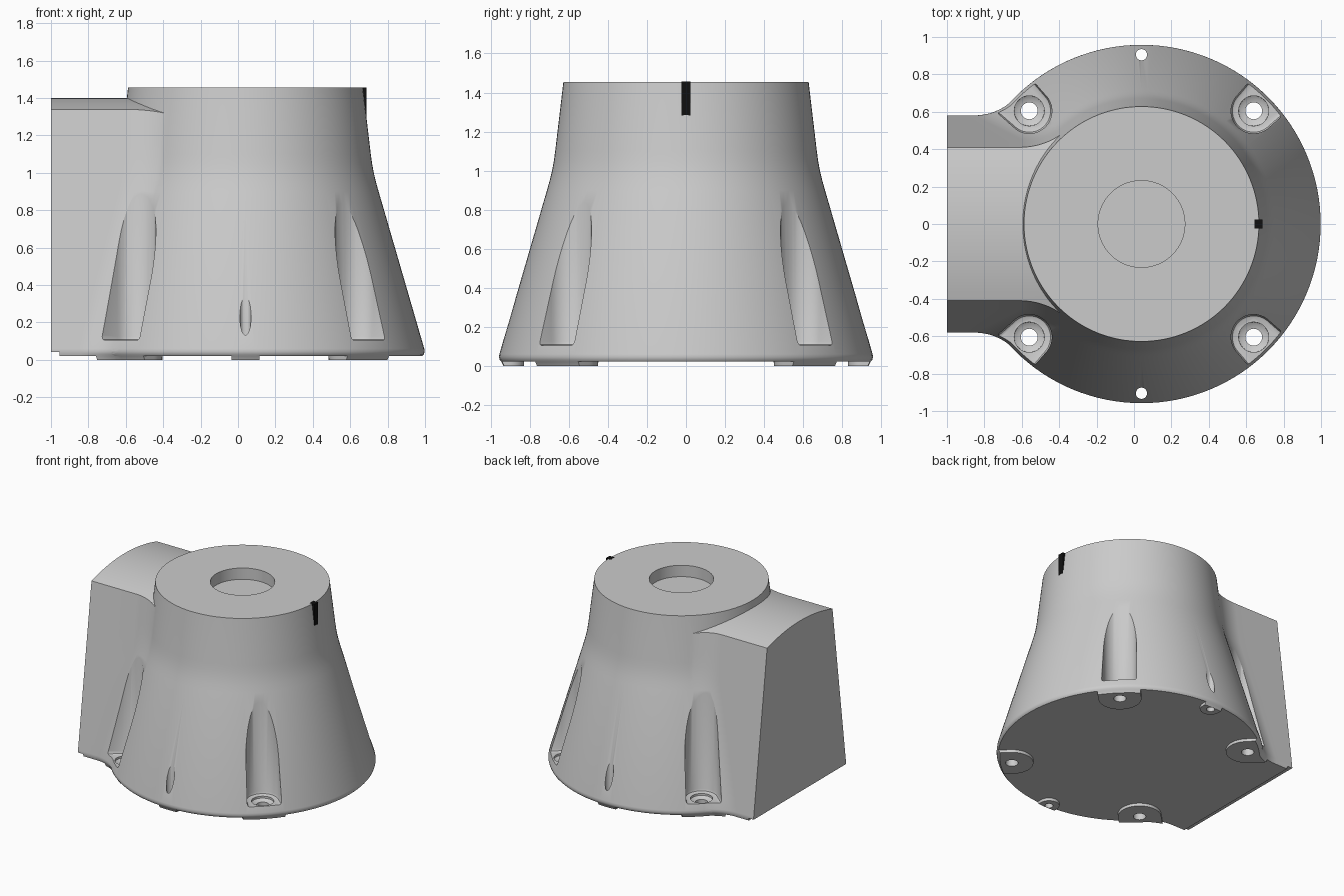
import bpy, bmesh, math
from mathutils import Matrix, Vector

if "Cube" in bpy.data.objects:
    bpy.data.objects.remove(bpy.data.objects["Cube"])

CX = 0.04          # axis of the round housing
TOP = 1.455
PROFILE = [(0, .935), (.02, .945), (.03, .954), (.045, .958), (.06, .956), (.9, .712),
           (.95, .698), (1.0, .686), (1.05, .677), (1.1, .670), (TOP, .628)]


def radius(z):
    for (z0, r0), (z1, r1) in zip(PROFILE, PROFILE[1:]):
        if z <= z1:
            return r0 + (r1 - r0) * (z - z0) / (z1 - z0)
    return PROFILE[-1][1]


def finish(name, bm):
    bmesh.ops.recalc_face_normals(bm, faces=bm.faces)
    me = bpy.data.meshes.new(name)
    bm.to_mesh(me)
    bm.free()
    ob = bpy.data.objects.new(name, me)
    bpy.context.collection.objects.link(ob)
    return ob


def rings(name, sections):
    """Closed loft through equal-length loops of points."""
    bm = bmesh.new()
    loops = [[bm.verts.new(p) for p in s] for s in sections]
    n = len(loops[0])
    for a, b in zip(loops, loops[1:]):
        for i in range(n):
            bm.faces.new((a[i], a[(i + 1) % n], b[(i + 1) % n], b[i]))
    bm.faces.new(loops[0])
    bm.faces.new(loops[-1])
    return finish(name, bm)


def turned(name, x, y, prof, n=48):
    angs = [2 * math.pi * i / n for i in range(n)]
    return rings(name, [[(x + r * math.cos(a), y + r * math.sin(a), z) for a in angs]
                        for z, r in prof])


def box(name, lo, hi):
    return rings(name, [[(lo[0], lo[1], z), (hi[0], lo[1], z), (hi[0], hi[1], z), (lo[0], hi[1], z)]
                        for z in (lo[2], hi[2])])


def u_shape(name, x, y, levels, length, flare):
    """Round-backed prism opening radially away from the housing axis."""
    d = Vector((x - CX, y)).normalized()
    t = Vector((-d.y, d.x))
    secs = []
    for z, r in levels:
        pts = []
        for i in range(25):
            a = math.pi / 2 + math.pi * i / 24
            pts.append((r * math.cos(a), r * math.sin(a)))
        pts += [(length, -r - flare), (length, r + flare)]
        secs.append([(x + d.x * u + t.x * v, y + d.y * u + t.y * v, z) for u, v in pts])
    return rings(name, secs)


def boolean(ob, other, op):
    m = ob.modifiers.new(op, 'BOOLEAN')
    m.operation, m.object, m.solver = op, other, 'EXACT'
    bpy.context.view_layer.objects.active = ob
    bpy.ops.object.modifier_apply(modifier=m.name)
    bpy.data.objects.remove(other)


def arm():
    """Tapered side arm, arched on top, flaring into the housing with fillets."""
    fr = [0, .015, .023, .034, .045] + [.1 + .9 * k / 14 for k in range(15)]
    nf = 14
    bm = bmesh.new()

    def side(i, z):
        k = z / 1.34
        w, f, r = .587 - .177 * k, .29 + .11 * k, radius(z) - .003
        if z < .045:
            w -= (.045 - z) * .4
        xc = -math.sqrt((r + f) ** 2 - (w + f) ** 2)
        if i > nf:
            x0 = CX + xc
            return x0 + (-1 - x0) * (i - nf) / 3, w
        a0 = math.atan2(-(w + f), -xc)
        a = a0 + (-math.pi / 2 - a0) * i / nf
        return CX + xc + f * math.cos(a), w + f + f * math.sin(a)

    L, Rr, A = [], [], []
    for i in range(nf + 4):
        y = side(i, 1.33)[1]
        zt = 1.40 - .06 * (y / .41) ** 2
        rows = [(*side(i, zt * k), zt * k) for k in fr]
        L.append([bm.verts.new(p) for p in rows])
        Rr.append([bm.verts.new((p[0], -p[1], p[2])) for p in rows])
        x, y, _ = rows[-1]
        mid = []
        for j in range(1, 16):
            v = y * (1 - 2 * j / 16)
            e = abs(v / y) ** 2
            mid.append(bm.verts.new((x, v, zt + (1.40 - zt) * (1 - e))))
        A.append([L[-1][-1]] + mid + [Rr[-1][-1]])
    for i in range(nf + 3):
        for S in (L, Rr, A):
            for k in range(len(S[i]) - 1):
                bm.faces.new((S[i][k], S[i][k + 1], S[i + 1][k + 1], S[i + 1][k]))
        bm.faces.new((L[i][0], L[i + 1][0], Rr[i + 1][0], Rr[i][0]))
    for i in (0, nf + 3):
        for k in range(len(fr) - 1):
            bm.faces.new((L[i][k], L[i][k + 1], Rr[i][k + 1], Rr[i][k]))
        bm.faces.new(A[i])
    return finish("side_arm", bm)


# Round tapered housing joined with the side arm
body = turned("housing", CX, 0, PROFILE, 128)
boolean(body, arm(), 'UNION')

# Shallow recess in the top
boolean(body, turned("recess", CX, 0, [(1.365, .232), (1.6, .232)], 64), 'DIFFERENCE')

SCREWS = [(CX + sx * .6, sy * .605) for sx in (-1, 1) for sy in (-1, 1)]
PINS = [(CX, -.905), (CX, .905)]

# Underside relieved everywhere except the foot pads
relief = box("relief", (-1.3, -1.3, -.2), (1.3, 1.3, .022))
for x, y in SCREWS:
    boolean(relief, u_shape("pad", x, y, [(-.3, .145), (.3, .165)], .3, .0), 'DIFFERENCE')
for x, y in PINS:
    boolean(relief, u_shape("pad", x, y, [(-.3, .07), (.3, .08)], .2, .0), 'DIFFERENCE')
boolean(body, relief, 'DIFFERENCE')
boolean(body, box("arm_step", (-1.2, -1, -.2), (-.955, 1, .042)), 'DIFFERENCE')

# Screw pockets with counterbore and through hole
for x, y in SCREWS:
    boolean(body, u_shape("pocket", x, y, [(.105, .105), (.11, .114), (.125, .12), (1.2, .122)], .4, .03),
            'DIFFERENCE')
    boolean(body, turned("bore", x, y, [(-.1, .045), (.075, .045), (.08, .065), (.09, .08), (.2, .083)]),
            'DIFFERENCE')

# Small pin holes front and back
for x, y in PINS:
    boolean(body, turned("pin_hole", x, y, [(-.1, .03), (.6, .03)], 32), 'DIFFERENCE')

bpy.ops.object.select_all(action='DESELECT')
body.select_set(True)
bpy.context.view_layer.objects.active = body
bpy.ops.object.shade_smooth_by_angle(angle=math.radians(30))

# Black index mark on the rim
mark = box("index_mark", (.645, -.024, 1.272), (.688, .024, TOP + .001))
black = bpy.data.materials.new("black")
black.diffuse_color = (.005, .005, .005, 1)
black.use_nodes = True
black.node_tree.nodes["Principled BSDF"].inputs["Base Color"].default_value = black.diffuse_color
mark.data.materials.append(black)
